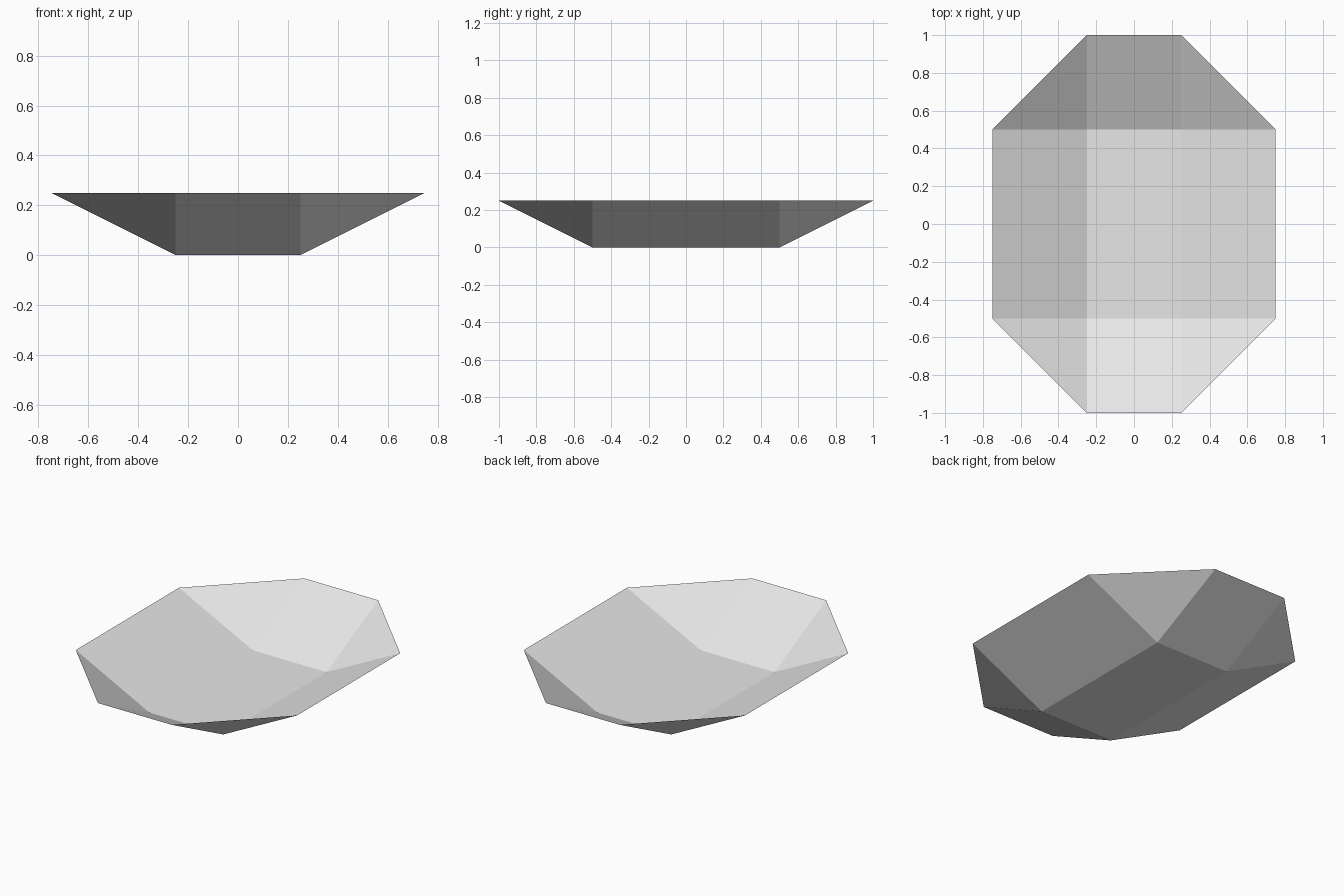
import bpy
import bmesh

if "Cube" in bpy.data.objects:
    bpy.data.objects.remove(bpy.data.objects["Cube"])

grey = bpy.data.materials.new("light grey")
grey.diffuse_color = (0.8, 0.8, 0.8, 1)
grey.use_nodes = True
grey.node_tree.nodes["Principled BSDF"].inputs["Base Color"].default_value = grey.diffuse_color

HX, HY = 0.25, 0.5      # half size of the flat floor
OUT, RISE = 0.5, 0.25   # how far the walls flare out and up

bm = bmesh.new()

# Per corner: floor point, rim point along x, rim point along y
corners = []
for sx, sy in ((1, 1), (-1, 1), (-1, -1), (1, -1)):
    floor = bm.verts.new((sx * HX, sy * HY, 0))
    rim_x = bm.verts.new((sx * (HX + OUT), sy * HY, RISE))
    rim_y = bm.verts.new((sx * HX, sy * (HY + OUT), RISE))
    # Rim points ordered counter-clockwise
    first, last = (rim_x, rim_y) if sx * sy > 0 else (rim_y, rim_x)
    corners.append((floor, first, last))

# Floor, facing up
bm.faces.new([c[0] for c in corners])

# Triangular corner and flared wall for each side, facing inwards
for i, (floor, first, last) in enumerate(corners):
    next_floor, next_first, _ = corners[(i + 1) % 4]
    bm.faces.new((floor, first, last))
    bm.faces.new((floor, last, next_first, next_floor))

mesh = bpy.data.meshes.new("tray")
bm.to_mesh(mesh)
bm.free()
mesh.materials.append(grey)
tray = bpy.data.objects.new("tray", mesh)
bpy.context.collection.objects.link(tray)
